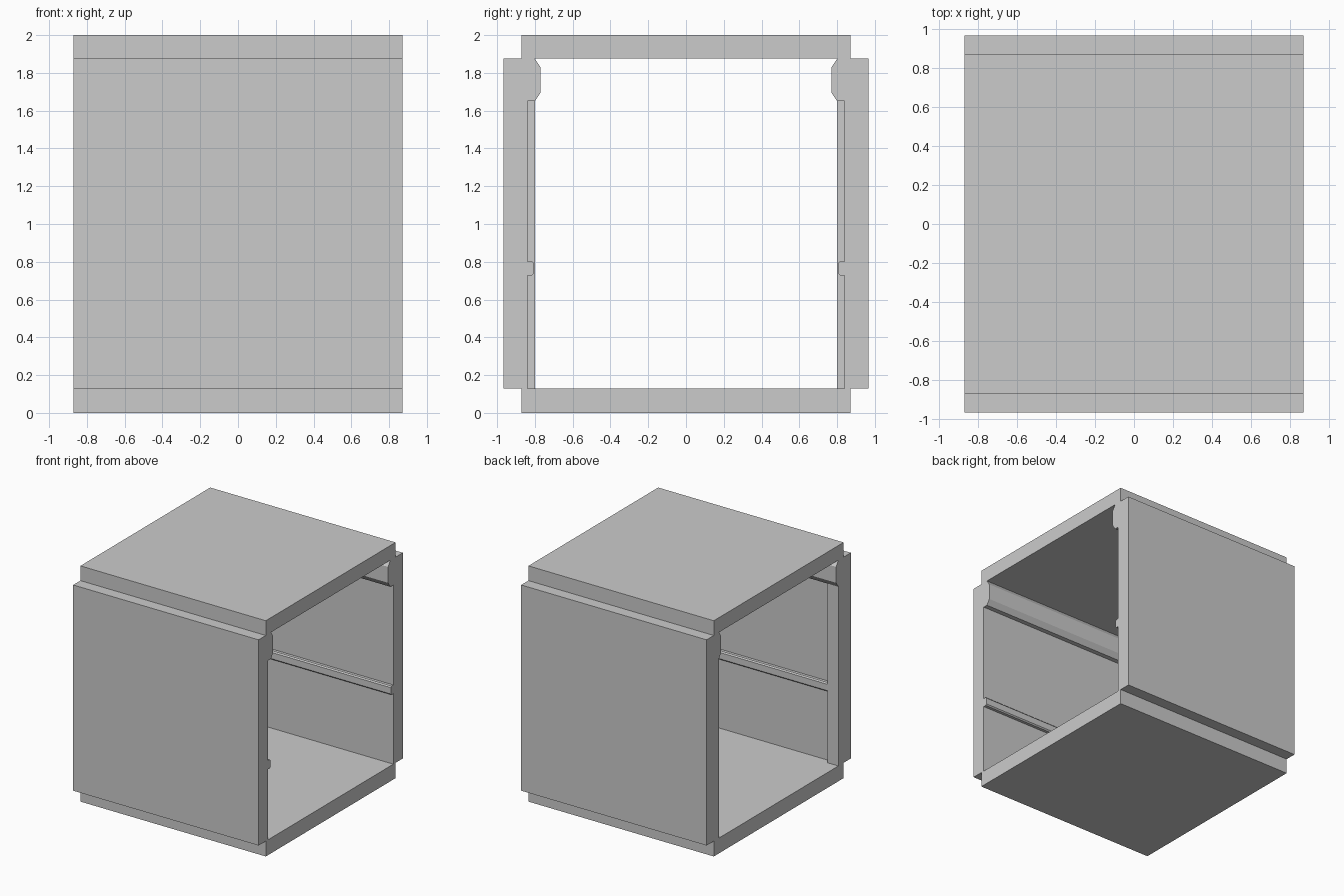
import bpy, bmesh

if "Cube" in bpy.data.objects:
    bpy.data.objects.remove(bpy.data.objects["Cube"])

HALF = 0.87      # half length along x
STRIP = 0.10     # width of the stop strip at the -x end


def mirrored(half):
    """Close a (y, z) half outline by mirroring it across y = 0."""
    return half + [(-y, z) for y, z in reversed(half)]


def to_object(bm, name):
    bmesh.ops.recalc_face_normals(bm, faces=bm.faces[:])
    mesh = bpy.data.meshes.new(name)
    bm.to_mesh(mesh)
    bm.free()
    obj = bpy.data.objects.new(name, mesh)
    bpy.context.collection.objects.link(obj)
    return obj


def extrude_profile(name, loops, x0, x1):
    """Fill one or more nested (y, z) loops and extrude them along x."""
    bm = bmesh.new()
    edges = []
    for loop in loops:
        vs = [bm.verts.new((x0, y, z)) for y, z in loop]
        edges += [bm.edges.new((a, b)) for a, b in zip(vs, vs[1:] + vs[:1])]
    bmesh.ops.triangle_fill(bm, edges=edges, use_beauty=True, normal=(1, 0, 0))
    ext = bmesh.ops.extrude_face_region(bm, geom=bm.faces[:], use_keep_orig=True)
    moved = [g for g in ext["geom"] if isinstance(g, bmesh.types.BMVert)]
    bmesh.ops.translate(bm, verts=moved, vec=(x1 - x0, 0, 0))
    return to_object(bm, name)


# Sleeve: stepped outer outline, inner outline with lip and small rail
outer = mirrored([(0.87, 0), (0.87, 0.13), (0.967, 0.13), (0.967, 1.875),
                  (0.87, 1.875), (0.87, 2.0)])
inner = mirrored([(0.84, 0.13), (0.84, 0.728), (0.815, 0.728), (0.806, 0.738),
                  (0.806, 0.792), (0.815, 0.802), (0.84, 0.802), (0.84, 1.65),
                  (0.80, 1.65), (0.77, 1.695), (0.77, 1.83), (0.80, 1.875)])
sleeve = extrude_profile("sleeve", [outer, inner], -HALF, HALF)

# Stop strips at the -x end, merged into both side walls
for side in (-1, 1):
    loop = [(side * y, z) for y, z in
            ((0.80, 0.10), (0.86, 0.10), (0.86, 1.66), (0.80, 1.66))]
    strip = extrude_profile("stop_strip", [loop], -HALF, -HALF + STRIP)
    strip.hide_render = True
    mod = sleeve.modifiers.new("merge_strip", 'BOOLEAN')
    mod.operation = 'UNION'
    mod.solver = 'EXACT'
    mod.object = strip
    bpy.context.view_layer.objects.active = sleeve
    bpy.ops.object.modifier_apply(modifier=mod.name)
    bpy.data.objects.remove(strip)
